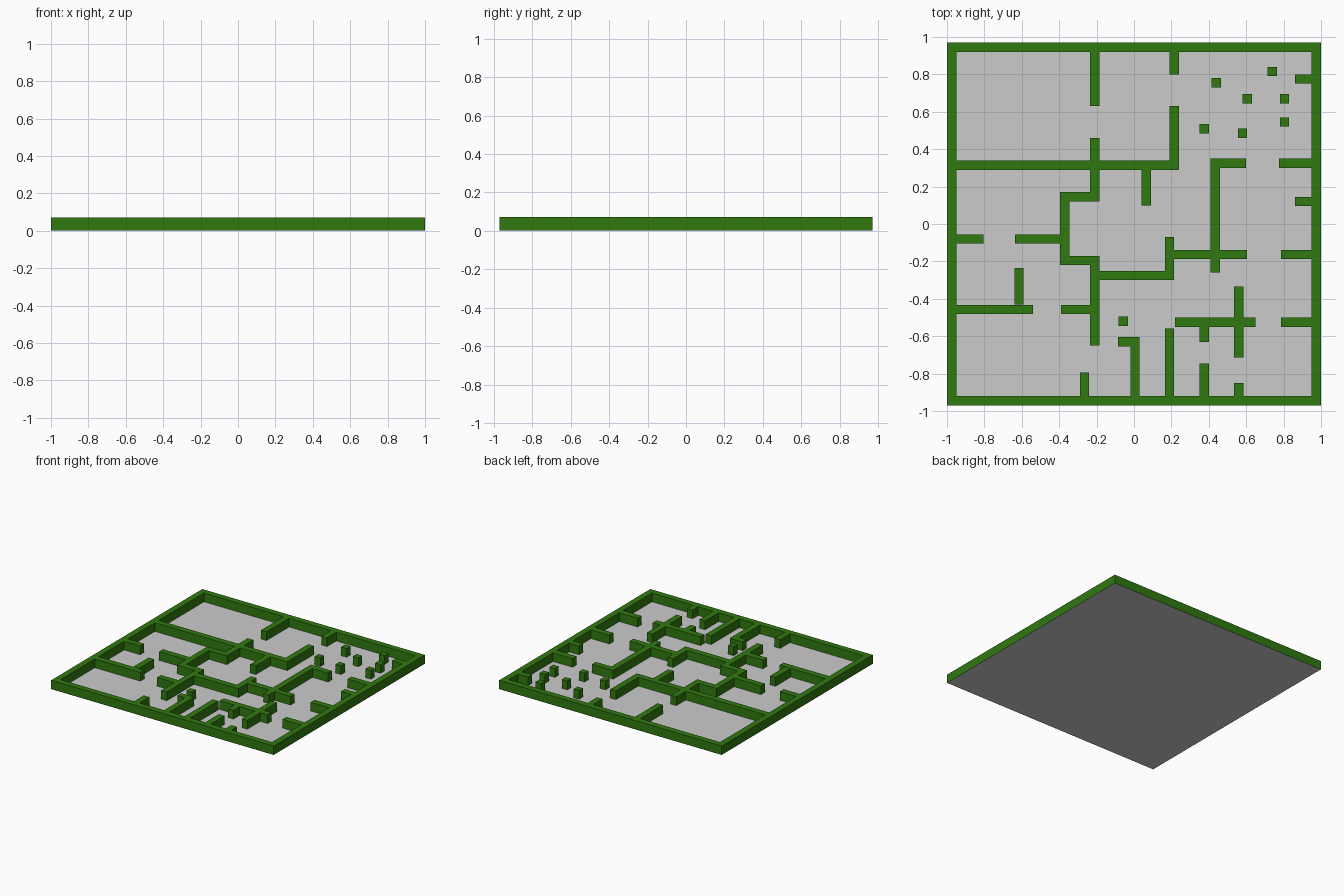
import bpy

T = 0.05          # wall thickness
Z0, Z1 = 0.001, 0.072
XE, YE = 1.0, 0.97

green = bpy.data.materials.new("wall_green")
green.diffuse_color = (0.03, 0.19, 0.005, 1)


def box(name, x0, x1, y0, y1):
    bpy.ops.mesh.primitive_cube_add(
        size=1, location=((x0 + x1) / 2, (y0 + y1) / 2, (Z0 + Z1) / 2))
    ob = bpy.context.object
    ob.name = name
    ob.scale = (abs(x1 - x0), abs(y1 - y0), Z1 - Z0)
    ob.data.materials.append(green)
    return ob


# Floor slab (thin sheet under the walls)
bpy.ops.mesh.primitive_plane_add(size=1)
floor = bpy.context.object
floor.name = "floor"
floor.scale = (2 * XE, 2 * YE, 1)

# Outer walls
for s, side in ((-1, "left"), (1, "right")):
    box("outer_wall_" + side, s * XE, s * (XE - T), -YE, YE)
for s, side in ((-1, "front"), (1, "back")):
    box("outer_wall_" + side, -XE + T, XE - T, s * YE, s * (YE - T))

E, N, S = XE - T, YE - T, -YE + T

# Inner walls running front to back: centre x -> spans in y
along_y = {
    -0.615: [(-0.43, -0.235)],
    -0.37: [(-0.22, 0.17)],
    -0.265: [(S, -0.795)],
    -0.21: [(0.63, N), (0.34, 0.46), (0.12, 0.29), (-0.65, -0.17)],
    0.005: [(S, -0.605)],
    0.065: [(0.10, 0.29)],
    0.19: [(S, -0.56), (-0.30, -0.07)],
    0.215: [(0.80, N), (0.29, 0.63)],
    0.375: [(S, -0.745), (-0.63, -0.55)],
    0.435: [(-0.26, 0.35)],
    0.56: [(S, -0.85), (-0.715, -0.55), (-0.50, -0.335)],
}
for x, spans in along_y.items():
    for a, b in spans:
        box("inner_wall_lengthwise", x - T / 2, x + T / 2, a, b)

# Inner walls running left to right: centre y -> spans in x
along_x = {
    0.775: [(0.86, E)],
    0.325: [(0.46, 0.60), (0.775, E)],
    0.315: [(-E, 0.19)],
    0.145: [(-0.345, -0.235)],
    0.12: [(0.86, E)],
    -0.08: [(-E, -0.805), (-0.635, -0.395)],
    -0.163: [(0.215, 0.41), (0.46, 0.605), (0.785, E)],
    -0.195: [(-0.345, -0.235)],
    -0.275: [(-0.185, 0.165)],
    -0.457: [(-E, -0.54), (-0.39, -0.235)],
    -0.525: [(0.22, 0.65), (0.785, E)],
    -0.63: [(-0.085, -0.02)],
}
for y, spans in along_x.items():
    for a, b in spans:
        box("inner_wall_crosswise", a, b, y - T / 2, y + T / 2)

# Free-standing pillars
for x, y in [(0.44, 0.755), (0.605, 0.67), (0.74, 0.815), (0.805, 0.67),
             (0.805, 0.545), (0.375, 0.51), (0.58, 0.485), (-0.057, -0.52)]:
    box("pillar", x - T / 2, x + T / 2, y - T / 2, y + T / 2)
